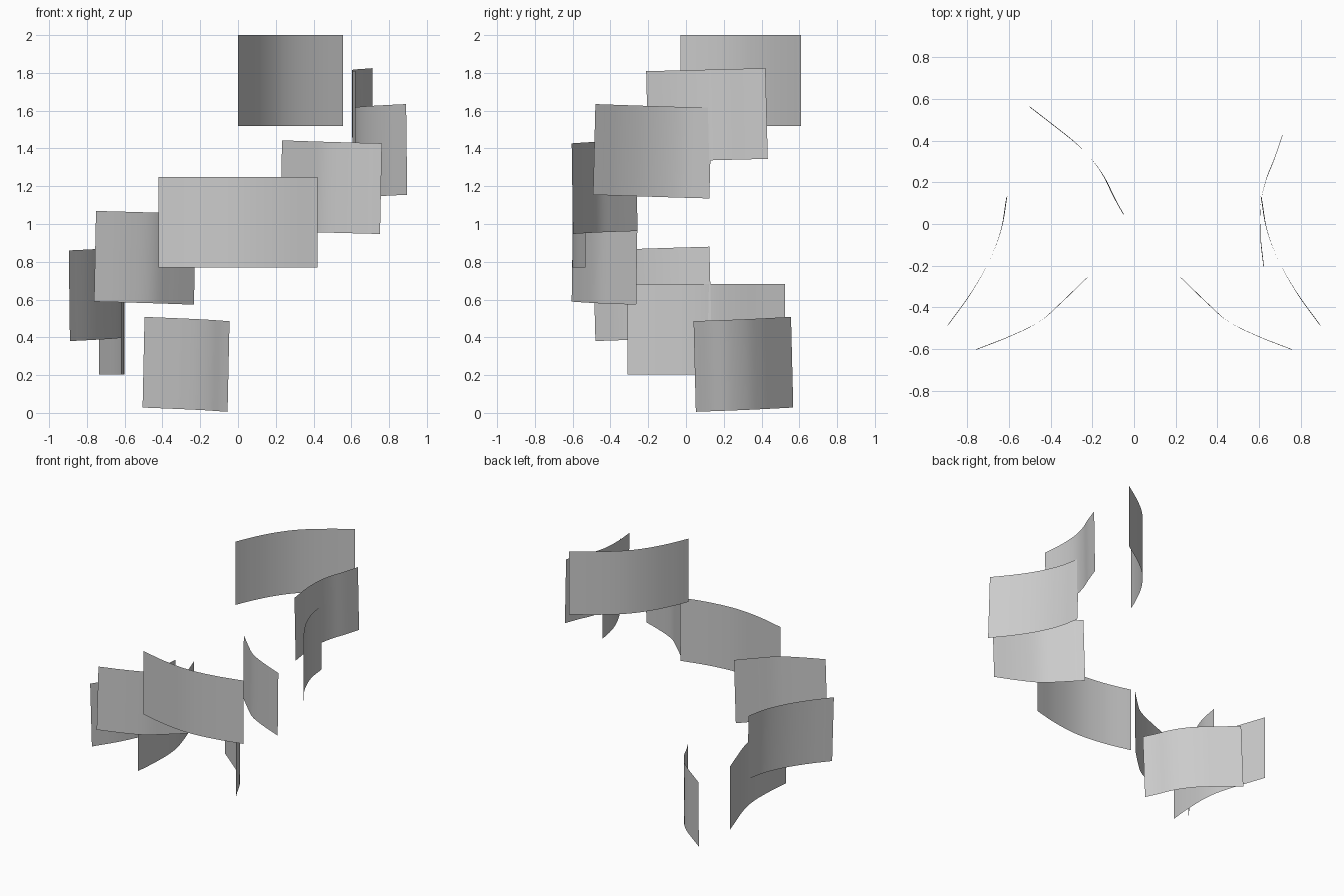
import bpy, bmesh, math
from mathutils import Vector

if "Cube" in bpy.data.objects:
    bpy.data.objects.remove(bpy.data.objects["Cube"])

HEIGHT = 0.48   # every panel is a thin curved sheet of equal height
SEG = 6         # subdivisions between plan points


def spline(points):
    """Smooth plan curve through the given points (Catmull-Rom)."""
    p = [Vector(q) for q in points]
    p = [2 * p[0] - p[1]] + p + [2 * p[-1] - p[-2]]
    out = []
    for i in range(1, len(p) - 2):
        a, b, c, d = p[i - 1:i + 3]
        for k in range(SEG):
            t = k / SEG
            out.append(0.5 * (2 * b + (c - a) * t + (2 * a - 5 * b + 4 * c - d) * t * t
                              + (3 * b - a - 3 * c + d) * t ** 3))
    return out + [p[-2]]


def panel(name, points, z, slope=0.0):
    """Curved sheet centred at height z; slope lifts the last end of the chord."""
    pts = spline(points)
    mid = (pts[0] + pts[-1]) / 2
    chord = (pts[-1] - pts[0]).normalized()
    ca, sa = math.cos(slope), math.sin(slope)
    bm = bmesh.new()
    columns = []
    for q in pts:
        s = (q - mid).dot(chord)
        side = q - mid - chord * s
        col = []
        for h in (-HEIGHT / 2, HEIGHT / 2):
            xy = mid + side + chord * (s * ca - h * sa)
            col.append(bm.verts.new((xy.x, xy.y, z + s * sa + h * ca)))
        columns.append(col)
    for (a0, a1), (b0, b1) in zip(columns, columns[1:]):
        bm.faces.new((a0, b0, b1, a1)).smooth = True
    me = bpy.data.meshes.new(name)
    bm.to_mesh(me)
    bm.free()
    bpy.context.collection.objects.link(bpy.data.objects.new(name, me))


def flip(points):
    return [(-x, y) for x, y in points]


# plan curves shared by mirrored left and right panels
side_curve = [(0.61, 0.13), (0.638, -0.03), (0.698, -0.185), (0.785, -0.336), (0.893, -0.486)]
corner_curve = [(0.228, -0.26), (0.352, -0.38), (0.453, -0.468), (0.592, -0.537), (0.757, -0.602)]

# spiral of panels from top to bottom
panel("top_panel", [(0, -0.03), (0.045, 0.075), (0.115, 0.21), (0.2, 0.33),
                    (0.295, 0.425), (0.42, 0.52), (0.555, 0.61)], 1.76)
panel("right_back_panel", [(0.622, -0.205), (0.606, -0.05), (0.608, 0.096), (0.633, 0.21),
                           (0.674, 0.315), (0.712, 0.427)], 1.577, 0.025)
panel("right_front_panel", side_curve, 1.385, 0.029)
panel("front_right_panel", corner_curve, 1.195, -0.025)
panel("front_panel", [(-0.42, -0.532), (-0.21, -0.581), (0, -0.602),
                      (0.21, -0.581), (0.42, -0.532)], 1.01)
panel("front_left_panel", flip(corner_curve), 0.821, 0.026)
panel("left_front_panel", flip(side_curve), 0.63, -0.029)
panel("left_back_panel", [(-0.737, 0.523), (-0.689, 0.384), (-0.645, 0.254), (-0.614, 0.135),
                          (-0.602, 0.02), (-0.603, -0.09), (-0.61, -0.216), (-0.62, -0.31)], 0.4425)
panel("bottom_panel", [(-0.5, 0.562), (-0.357, 0.451), (-0.285, 0.393), (-0.213, 0.323),
                       (-0.146, 0.23), (-0.094, 0.125), (-0.05, 0.046)], 0.257, -0.033)
